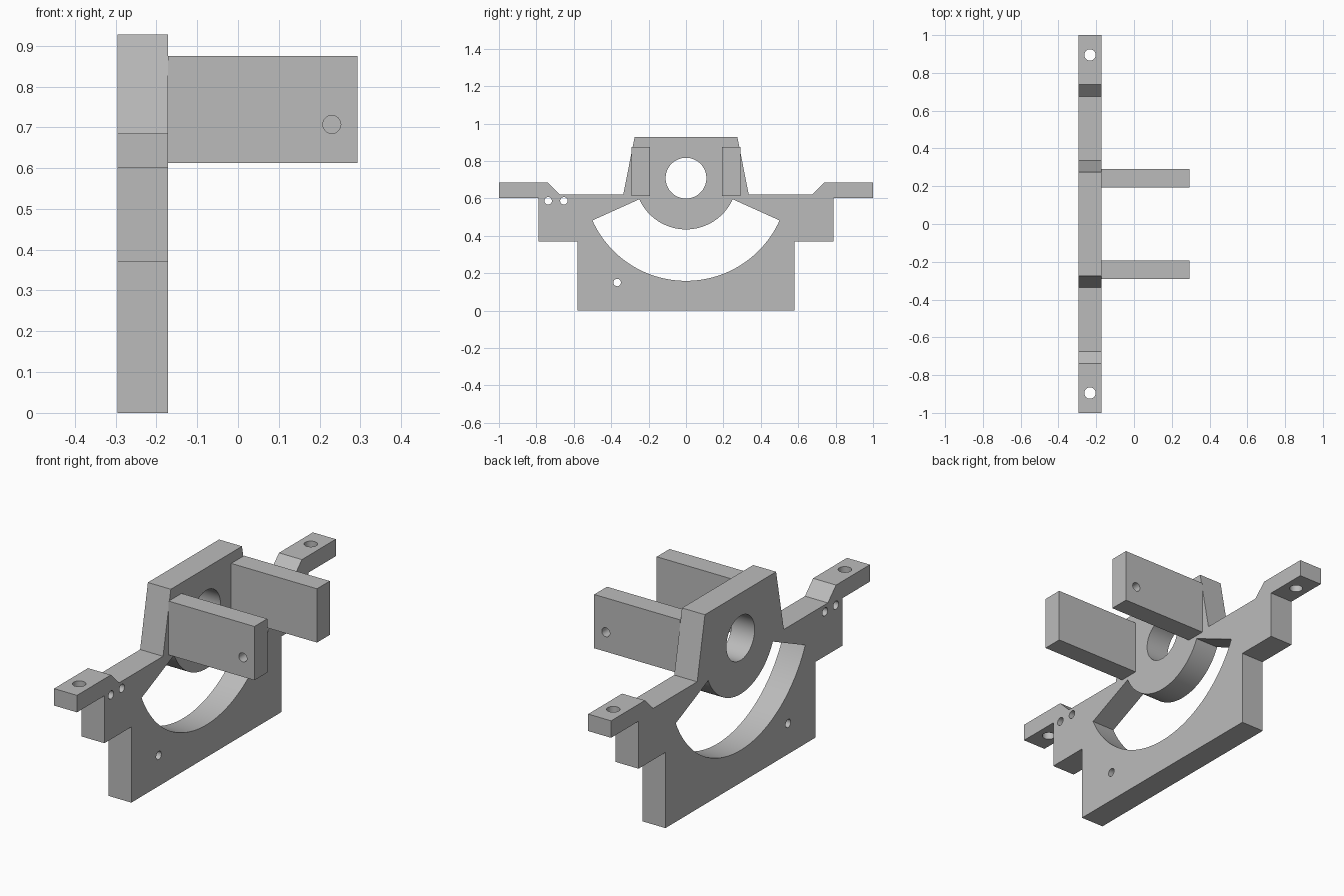
import bpy, bmesh, math
from mathutils import Matrix, Vector

cube = bpy.data.objects.get("Cube")
if cube:
    bpy.data.objects.remove(cube, do_unlink=True)

grey = bpy.data.materials.new("plain grey")
grey.use_nodes = True
grey.diffuse_color = (0.5, 0.5, 0.5, 1)
grey.node_tree.nodes["Principled BSDF"].inputs["Base Color"].default_value = grey.diffuse_color

X0, X1 = -0.295, -0.171      # plate thickness range
AXIS_Z = 0.708               # height of the bore axis


def add_object(name, bm):
    bmesh.ops.recalc_face_normals(bm, faces=bm.faces)
    mesh = bpy.data.meshes.new(name)
    bm.to_mesh(mesh)
    bm.free()
    mesh.materials.append(grey)
    obj = bpy.data.objects.new(name, mesh)
    bpy.context.collection.objects.link(obj)
    return obj


def extrude_profile(name, points, x0, x1):
    """Extrude a (y, z) outline along x."""
    bm = bmesh.new()
    face = bm.faces.new([bm.verts.new((x0, y, z)) for y, z in points])
    side = bmesh.ops.extrude_face_region(bm, geom=[face])["geom"]
    verts = [v for v in side if isinstance(v, bmesh.types.BMVert)]
    bmesh.ops.translate(bm, verts=verts, vec=(x1 - x0, 0, 0))
    return add_object(name, bm)


def cylinder(name, centre, axis, radius, length, sides=32):
    bm = bmesh.new()
    turn = Vector((0, 0, 1)).rotation_difference(Vector(axis)).to_matrix().to_4x4()
    bmesh.ops.create_cone(bm, cap_ends=True, segments=sides, radius1=radius, radius2=radius,
                          depth=length, matrix=Matrix.Translation(centre) @ turn)
    return add_object(name, bm)


def select_only(obj):
    bpy.ops.object.select_all(action='DESELECT')
    obj.select_set(True)
    bpy.context.view_layer.objects.active = obj


def cut(obj, cutter):
    cutter.hide_render = True
    mod = obj.modifiers.new("cut", 'BOOLEAN')
    mod.operation = 'DIFFERENCE'
    mod.solver = 'EXACT'
    mod.object = cutter
    select_only(obj)
    bpy.ops.object.modifier_apply(modifier=mod.name)
    bpy.data.objects.remove(cutter, do_unlink=True)


def arc(radius, a0, a1, steps):
    angles = [math.radians(a0 + (a1 - a0) * i / steps) for i in range(steps + 1)]
    return [(radius * math.cos(a), AXIS_Z + radius * math.sin(a)) for a in angles]


# Mounting plate: half outline mirrored to the other side
half = [(0.58, 0), (0.58, 0.37), (0.788, 0.37), (0.788, 0.602), (1, 0.602), (1, 0.685),
        (0.738, 0.685), (0.675, 0.622), (0.335, 0.622), (0.275, 0.927)]
plate = extrude_profile("mounting_plate", half + [(-y, z) for y, z in reversed(half)], X0, X1)

# Curved slot below the bore
slot = arc(0.549, -155.7, -24.3, 64) + arc(0.274, -24.3, -155.7, 48)
cut(plate, extrude_profile("slot_cutter", slot, X0 - 0.1, X1 + 0.1))

# Main bore and small pin holes through the plate
mid_x = (X0 + X1) / 2
for y, z, r, sides in [(0, AXIS_Z, 0.109, 64), (-0.737, 0.587, 0.02, 32),
                       (-0.653, 0.587, 0.02, 32), (-0.368, 0.15, 0.02, 32)]:
    cut(plate, cylinder("hole_cutter", (mid_x, y, z), (1, 0, 0), r, 0.4, sides))

# Vertical bolt holes in the ears
for s in (-1, 1):
    cut(plate, cylinder("bolt_cutter", (mid_x, s * 0.895, 0.64), (0, 0, 1), 0.03, 0.3))

# Side arms, each with a blind hole in its outer face
arms = []
for s, name in [(-1, "front_arm"), (1, "back_arm")]:
    outline = [(s * y, z) for y, z in [(0.192, 0.612), (0.291, 0.612), (0.291, 0.875), (0.192, 0.875)]]
    arm = extrude_profile(name, outline, X1, 0.293)
    cut(arm, cylinder("pin_cutter", (0.23, s * 0.291, 0.707), (0, 1, 0), 0.022, 0.12))
    arms.append(arm)

for obj in [plate] + arms:
    select_only(obj)
    bpy.ops.object.shade_smooth_by_angle(angle=math.radians(25))
